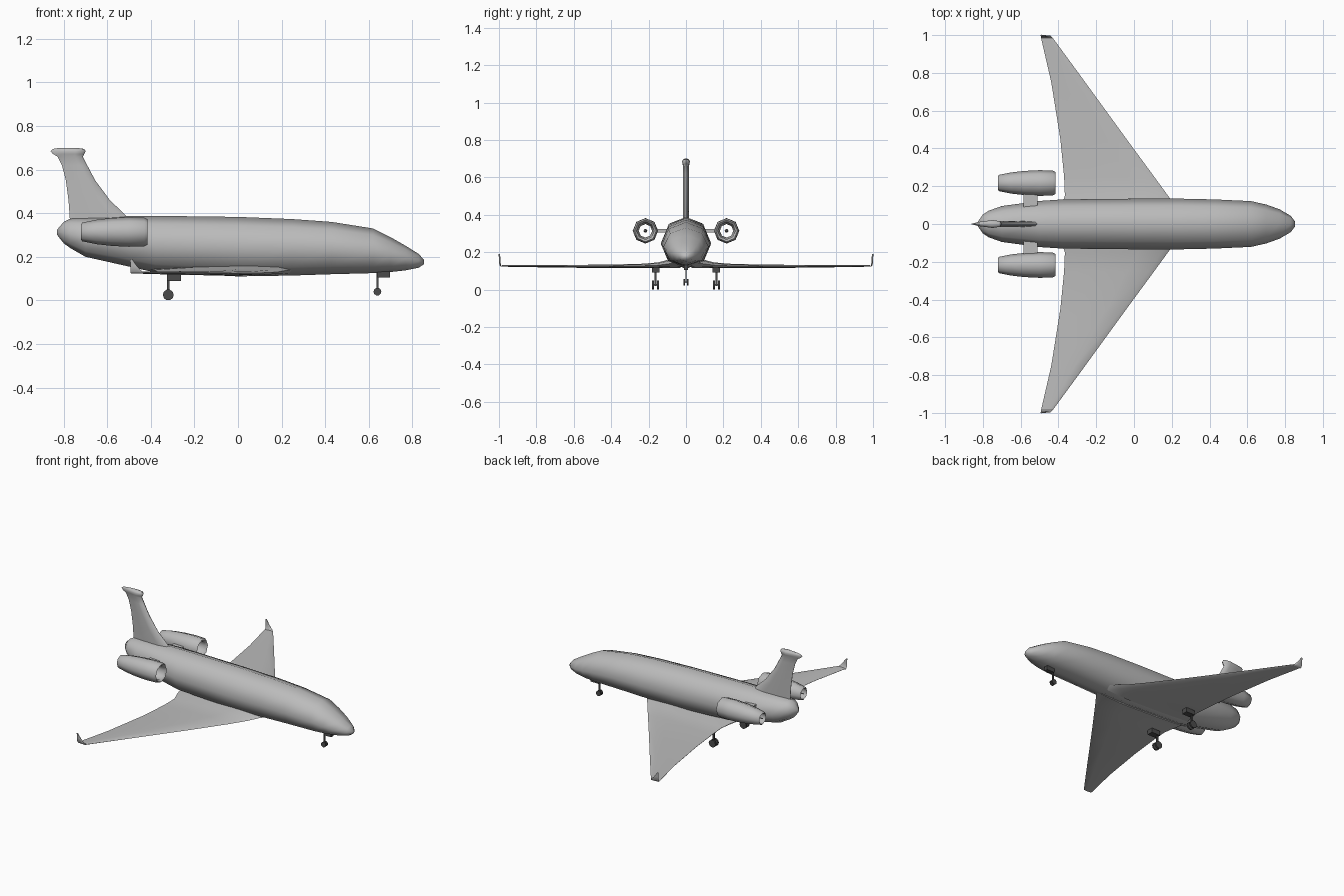
import bpy, bmesh, math
from mathutils import Vector

if "Cube" in bpy.data.objects:
    bpy.data.objects.remove(bpy.data.objects["Cube"])


def material(name, value):
    m = bpy.data.materials.new(name)
    m.use_nodes = True
    m.diffuse_color = (value, value, value, 1)
    m.node_tree.nodes["Principled BSDF"].inputs["Base Color"].default_value = (value, value, value, 1)
    return m


GREY = material("light grey paint", 0.5)
DARK = material("dark gear grey", 0.07)


def loft(name, rings, mat=GREY, caps=True, mirror=False, angle=50):
    """Skin a list of equal-length rings of points."""
    bm = bmesh.new()
    loops = [[bm.verts.new(p) for p in ring] for ring in rings]
    n = len(loops[0])
    for a, b in zip(loops, loops[1:]):
        for i in range(n):
            j = (i + 1) % n
            bm.faces.new((a[i], a[j], b[j], b[i]))
    if caps:
        bm.faces.new(loops[0])
        bm.faces.new(loops[-1])
    bmesh.ops.recalc_face_normals(bm, faces=bm.faces)
    me = bpy.data.meshes.new(name)
    bm.to_mesh(me)
    bm.free()
    ob = bpy.data.objects.new(name, me)
    bpy.context.collection.objects.link(ob)
    me.materials.append(mat)
    bpy.ops.object.select_all(action='DESELECT')
    ob.select_set(True)
    bpy.context.view_layer.objects.active = ob
    bpy.ops.object.shade_smooth_by_angle(angle=math.radians(angle))
    if mirror:
        ob.modifiers.new("mirror", 'MIRROR').use_axis = (False, True, False)
    return ob


def oval(x, y, z, ry, rz, n=8):
    """Ring across the x axis with a corner at the top."""
    return [Vector((x, y + ry * math.sin(2 * math.pi * i / n), z + rz * math.cos(2 * math.pi * i / n)))
            for i in range(n)]


FOIL = [(0, 0), (.06, .35), (.3, .5), (.7, .3), (1, .04), (1, -.04), (.7, -.3), (.3, -.5), (.06, -.35)]


def foil(lead, trail, up, thick):
    """Aerofoil section between leading and trailing points."""
    a, b = Vector(lead), Vector(trail)
    return [a.lerp(b, t) + Vector(up) * (h * thick) for t, h in FOIL]


def box(name, x0, x1, y0, y1, z0, z1, mat, mirror):
    ring = lambda x: [Vector((x, y, z)) for y, z in ((y0, z0), (y1, z0), (y1, z1), (y0, z1))]
    return loft(name, [ring(x0), ring(x1)], mat, True, mirror)


def wheel(name, x, y, z, r, width, mirror, n=10):
    ring = lambda s: [Vector((x + r * math.cos(2 * math.pi * i / n), y + s * width / 2,
                              z + r * math.sin(2 * math.pi * i / n))) for i in range(n)]
    return loft(name, [ring(-1), ring(1)], DARK, True, mirror)


# Fuselage: station, half width, underside, top
body = [(-.83, .008, .30, .325), (-.80, .05, .262, .36), (-.77, .07, .24, .375), (-.70, .095, .20, .38),
        (-.5, .122, .155, .388), (-.38, .13, .128, .388), (0, .134, .11, .383), (.25, .134, .114, .373),
        (.43, .13, .12, .36), (.62, .121, .125, .33), (.7, .103, .13, .29), (.77, .078, .138, .25),
        (.83, .043, .15, .213), (.853, .012, .166, .186)]
loft("fuselage", [oval(x, 0, (b + t) / 2, w, (t - b) / 2) for x, w, b, t in body], angle=60)

# Wings: span, leading x, trailing x, height, thickness
wing = [(.03, .27, -.40, .14, .05), (.09, .225, -.385, .138, .046), (.15, .18, -.366, .13, .03), (.25, .107, -.37, .126, .022),
        (.45, -.04, -.39, .124, .018), (.75, -.258, -.438, .125, .013), (.985, -.43, -.492, .127, .009)]
loft("wing", [foil((l, y, z), (t, y, z), (0, 0, 1), h) for y, l, t, z, h in wing], mirror=True)

# Winglets: span, leading x, trailing x, height
tip = [(.985, -.43, -.492, .123), (.994, -.44, -.493, .132), (.996, -.465, -.494, .16), (.998, -.486, -.495, .19)]
loft("winglet", [foil((l, y, z), (t, y, z), (0, 1, 0), .008) for y, l, t, z in tip], mirror=True)

# Tail fin with its rounded cap: height, leading x, trailing x, thickness
fin = [(.34, -.46, -.77, .03), (.39, -.515, -.773, .03), (.46, -.588, -.778, .03), (.55, -.655, -.79, .03),
       (.62, -.692, -.808, .03), (.66, -.712, -.828, .03), (.672, -.705, -.85, .038),
       (.685, -.70, -.86, .042), (.695, -.706, -.85, .032), (.70, -.74, -.82, .012)]
loft("tail_fin", [foil((l, 0, z), (t, 0, z), (0, 1, 0), h) for z, l, t, h in fin])

# Engines: open shells with a slim core
EY, EZ = .217, .314
shell = [(-.72, .036), (-.715, .043), (-.65, .056), (-.58, .064), (-.5, .068), (-.43, .066), (-.415, .058),
         (-.425, .046), (-.5, .044), (-.65, .04), (-.72, .036)]
loft("engine_shell", [oval(x, EY, EZ, r, r) for x, r in shell], caps=False, mirror=True)
core = [(-.72, .003), (-.6, .01), (-.48, .008), (-.45, .002)]
loft("engine_core", [oval(x, EY, EZ, r, r) for x, r in core], mirror=True)
box("engine_pylon", -.585, -.51, .08, .165, .305, .325, GREY, True)

# Main landing gear
box("main_gear_mount", -.325, -.262, .143, .183, .09, .12, DARK, True)
box("main_gear_strut", -.326, -.314, .157, .169, .02, .11, DARK, True)
box("main_gear_axle", -.324, -.316, .148, .178, .022, .03, DARK, True)
for side, y in (("inner", .15), ("outer", .176)):
    wheel("main_wheel_" + side, -.32, y, .025, .025, .01, True)

# Nose landing gear
box("nose_gear_mount", .64, .698, -.012, .012, .105, .135, DARK, False)
box("nose_gear_strut", .635, .645, -.004, .004, .035, .135, DARK, False)
wheel("nose_wheel", .64, .009, .04, .018, .007, True)
box("nose_gear_axle", .637, .643, -.01, .01, .037, .043, DARK, False)
